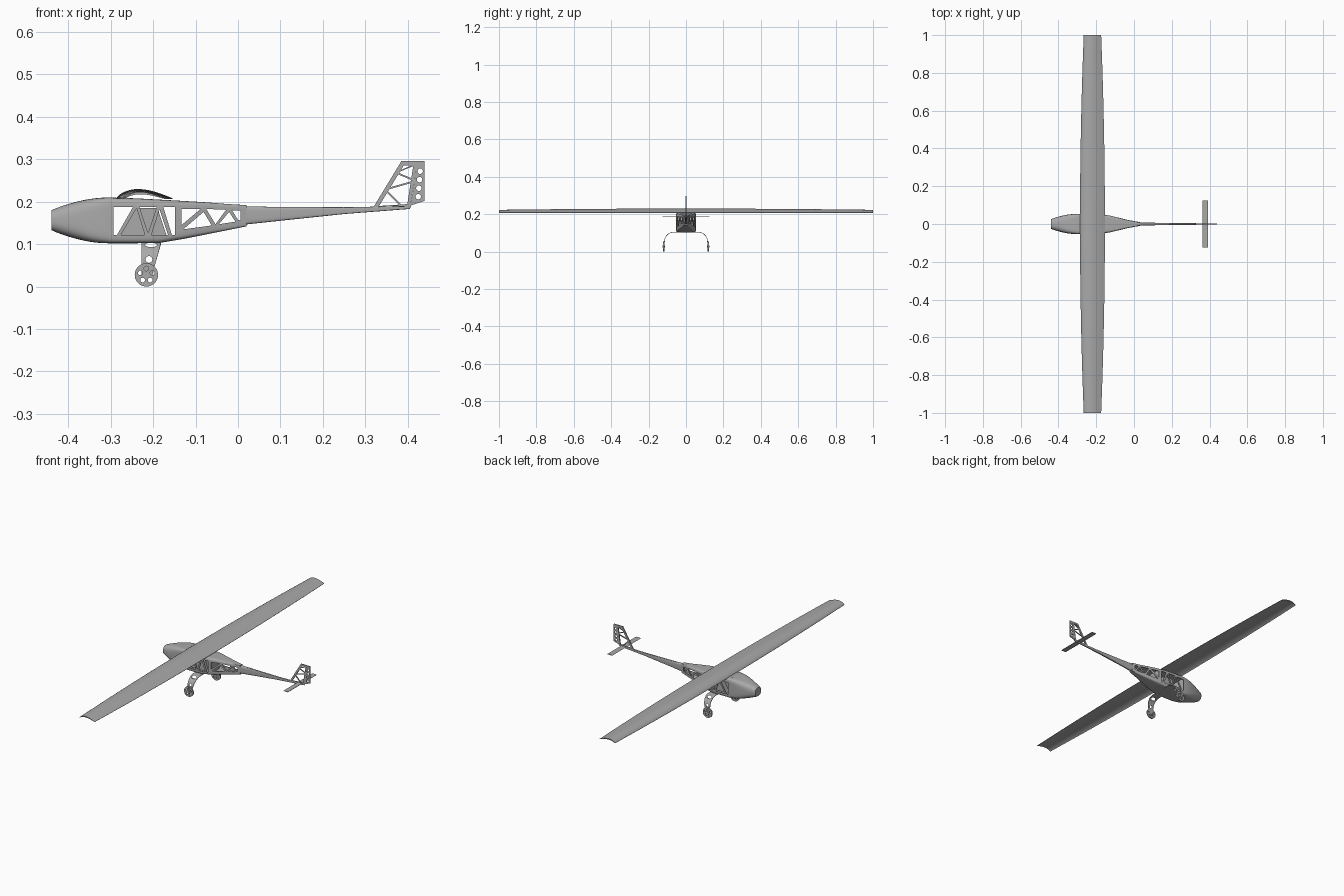
import bpy, math
from math import cos, sin, pi, radians
from mathutils import Vector

if "Cube" in bpy.data.objects:
    bpy.data.objects.remove(bpy.data.objects["Cube"])

grey = bpy.data.materials.new("light grey")
grey.use_nodes = True
GREY = (0.4, 0.4, 0.4, 1)
grey.diffuse_color = GREY
grey.node_tree.nodes["Principled BSDF"].inputs["Base Color"].default_value = GREY


def make(name, verts, faces):
    mesh = bpy.data.meshes.new(name)
    mesh.from_pydata(verts, [], faces)
    mesh.materials.append(grey)
    ob = bpy.data.objects.new(name, mesh)
    bpy.context.collection.objects.link(ob)
    bpy.ops.object.select_all(action='DESELECT')
    ob.select_set(True)
    bpy.context.view_layer.objects.active = ob
    bpy.ops.object.mode_set(mode='EDIT')
    bpy.ops.mesh.select_all(action='SELECT')
    bpy.ops.mesh.normals_make_consistent(inside=False)
    bpy.ops.object.mode_set(mode='OBJECT')
    return ob


def smooth(ob, angle=35):
    bpy.ops.object.select_all(action='DESELECT')
    ob.select_set(True)
    bpy.context.view_layer.objects.active = ob
    bpy.ops.object.shade_smooth_by_angle(angle=radians(angle))


def bake(ob):
    dg = bpy.context.evaluated_depsgraph_get()
    mesh = bpy.data.meshes.new_from_object(ob.evaluated_get(dg))
    ob.modifiers.clear()
    ob.data = mesh


def loft(name, rings, caps=True):
    n = len(rings[0])
    faces = [(r * n + i, r * n + (i + 1) % n, (r + 1) * n + (i + 1) % n, (r + 1) * n + i)
             for r in range(len(rings) - 1) for i in range(n)]
    if caps:
        faces += [tuple(range(n)), tuple(range((len(rings) - 1) * n, len(rings) * n))]
    return make(name, [v for r in rings for v in r], faces)


def prisms(name, polys, y0, y1):
    """Extrude xz outlines between two y values."""
    verts, faces = [], []
    for p in polys:
        b, n = len(verts), len(p)
        verts += [(x, y0, z) for x, z in p] + [(x, y1, z) for x, z in p]
        faces += [tuple(range(b, b + n)), tuple(range(b + n, b + 2 * n))]
        faces += [(b + i, b + (i + 1) % n, b + n + (i + 1) % n, b + n + i) for i in range(n)]
    return make(name, verts, faces)


def circle(x, z, r, n=20, rz=None):
    return [(x + r * cos(2 * pi * i / n), z + (rz or r) * sin(2 * pi * i / n)) for i in range(n)]


def bar(p, q, w):
    p, q = Vector(p), Vector(q)
    d = (q - p).normalized() * w / 2
    s = Vector((-d.y, d.x))
    return [tuple(v) for v in (p + s, q + s, q - s, p - s)]


def cut(ob, cutter):
    m = ob.modifiers.new("cut", 'BOOLEAN')
    m.object, m.solver = cutter, 'EXACT'
    bake(ob)
    bpy.data.objects.remove(cutter)


def section(x, w, z0, z1, e, n=40):
    """Rounded rectangle cross-section across the fuselage."""
    pts = []
    for i in range(n):
        a = 2 * pi * (i + 0.5) / n
        c, s = cos(a), sin(a)
        pts.append((x, w * math.copysign(abs(c) ** (2 / e), c),
                    (z0 + z1) / 2 + (z1 - z0) / 2 * math.copysign(abs(s) ** (2 / e), s)))
    return pts


# Nose: blunt, swelling into the cabin
nose = []
for i in range(13):
    t = i / 12
    f = sin(t * pi / 2) ** 0.9
    nose.append(section(-0.44 + 0.135 * t, 0.025 + 0.028 * f,
                        0.133 - 0.031 * f, 0.18 + 0.03 * f, 2.6 + 5 * t * t))
smooth(loft("nose", nose))

# Fuselage shell with truss windows
body = [section(*s, 9) for s in (
    (-0.305, 0.053, 0.102, 0.21), (-0.24, 0.054, 0.102, 0.208), (-0.185, 0.053, 0.103, 0.205),
    (-0.13, 0.045, 0.112, 0.202), (-0.08, 0.033, 0.122, 0.199), (-0.03, 0.021, 0.132, 0.195),
    (0.02, 0.012, 0.142, 0.192))]
shell = loft("fuselage", body, caps=False)
solid = shell.modifiers.new("wall", 'SOLIDIFY')
solid.thickness, solid.offset = 0.004, -1
bake(shell)
windows = [
    [(-0.293, 0.122), (-0.293, 0.187), (-0.248, 0.187), (-0.285, 0.122)],
    [(-0.276, 0.122), (-0.239, 0.185), (-0.220, 0.122)],
    [(-0.232, 0.187), (-0.192, 0.187), (-0.212, 0.126)],
    [(-0.204, 0.122), (-0.185, 0.182), (-0.165, 0.122)],
    [(-0.176, 0.187), (-0.149, 0.187), (-0.149, 0.122), (-0.156, 0.122)],
    [(-0.133, 0.183), (-0.088, 0.183), (-0.133, 0.145)],
    [(-0.129, 0.135), (-0.081, 0.176), (-0.062, 0.144)],
    [(-0.075, 0.183), (-0.028, 0.181), (-0.053, 0.147)],
    [(-0.045, 0.147), (-0.021, 0.176), (-0.006, 0.153)],
    [(-0.014, 0.180), (0.006, 0.179), (0.006, 0.156), (0.0, 0.157)]]
cut(shell, prisms("window_cutter", windows, -0.2, 0.2))
smooth(shell)

# Bulkheads and inner tray
for i, (x, w, z0, z1) in enumerate(((-0.143, 0.044, 0.113, 0.2), (0.018, 0.01, 0.143, 0.19))):
    loft("bulkhead_%d" % i, [section(x + dx, w, z0, z1, 9) for dx in (-0.002, 0.002)])
prisms("equipment_tray", [[(-0.283, 0.11), (-0.243, 0.185), (-0.19, 0.185), (-0.165, 0.11)]],
       -0.02, 0.02)

# Tail boom
boom = [section(*s, 4) for s in ((0.015, 0.010, 0.146, 0.189), (0.08, 0.007, 0.153, 0.188),
                                 (0.25, 0.005, 0.171, 0.187), (0.405, 0.003, 0.183, 0.190))]
smooth(loft("tail_boom", boom))

# Cambered wing, tapering gently to the tips
def airfoil(y):
    k = 1 - 0.3 * y * y
    up, low = [], []
    for i in range(17):
        t = (1 - cos(pi * i / 16)) / 2
        camber = 0.0165 * sin(pi * t ** 0.75)
        thick = 0.014 * t ** 0.5 * (1 - t) + 0.0012
        x = -0.22 + (t - 0.5) * 0.132 * k
        up.append((x, y, 0.207 + (camber + thick) * k))
        low.append((x, y, 0.207 + (camber - 0.2 * thick) * k))
    return up + low[::-1]

smooth(loft("wing", [airfoil(-1 + i / 12) for i in range(25)]), 40)

# Tailplane
prisms("tailplane", [[(0.363, 0.188), (0.368, 0.191), (0.392, 0.190), (0.392, 0.188)]],
       -0.125, 0.125)

# Fin framework and rudder
fin = [bar((0.322, 0.182), (0.390, 0.294), 0.010), bar((0.384, 0.291), (0.424, 0.291), 0.010),
       bar((0.402, 0.186), (0.418, 0.290), 0.008), bar((0.318, 0.185), (0.408, 0.191), 0.008),
       bar((0.348, 0.229), (0.408, 0.246), 0.004), bar((0.348, 0.227), (0.385, 0.190), 0.004),
       bar((0.374, 0.268), (0.412, 0.252), 0.004), bar((0.376, 0.270), (0.414, 0.286), 0.003)]
for i, outline in enumerate(fin):
    prisms("fin_bar_%d" % i, [outline], -0.003 + i * 0.0001, 0.003 - i * 0.0001)
rudder = prisms("rudder", [[(0.407, 0.191), (0.423, 0.296), (0.44, 0.296), (0.44, 0.202)]],
                -0.0025, 0.0025)
cut(rudder, prisms("rudder_cutter", [circle(0.425 + 0.0015 * i, 0.212 + 0.02 * i, 0.0065)
                                     for i in range(4)], -0.1, 0.1))

# Landing gear: one bent strip with lightening holes
half = [(0.03, 0.104), (0.065, 0.104)]
half += [(0.065 + 0.05 * sin(a), 0.054 + 0.05 * cos(a)) for a in
         (radians(15 * i) for i in range(1, 7))] + [(0.116, 0.024)]
for side, label in ((1, "left"), (-1, "right")):
    rings = []
    for i, (y, z) in enumerate(half):
        a = radians(min(max(i - 1, 0) * 15, 90))
        ny, nz = 0.0015 * sin(a), 0.0015 * cos(a)
        t = (0.104 - z) / 0.08
        x0, x1 = -0.227, -0.181 - 0.022 * t
        rings.append([(x, side * (y + s * ny), z + s * nz)
                      for x, s in ((x0, 1), (x1, 1), (x1, -1), (x0, -1))])
    strut = loft(label + "_gear_leg", rings)
    cut(strut, prisms("leg_cutter", [circle(-0.210, 0.064, 0.008),
                                     circle(-0.205, 0.098, 0.014, 20, 0.005)], -0.2, 0.2))
    smooth(strut)

    # Wheel with round holes and an axle
    y = side * 0.119
    wheel = prisms(label + "_wheel", [circle(-0.216, 0.0275, 0.0275, 40)], y - 0.004, y + 0.004)
    cut(wheel, prisms("wheel_cutter", [
        circle(-0.216 + 0.015 * cos(a), 0.0275 + 0.015 * sin(a), 0.0055)
        for a in (pi / 2 + i * 2 * pi / 5 for i in range(5))], -0.2, 0.2))
    smooth(wheel)
    smooth(prisms(label + "_axle", [circle(-0.216, 0.0275, 0.005, 16)], y - 0.007, y + 0.006))
